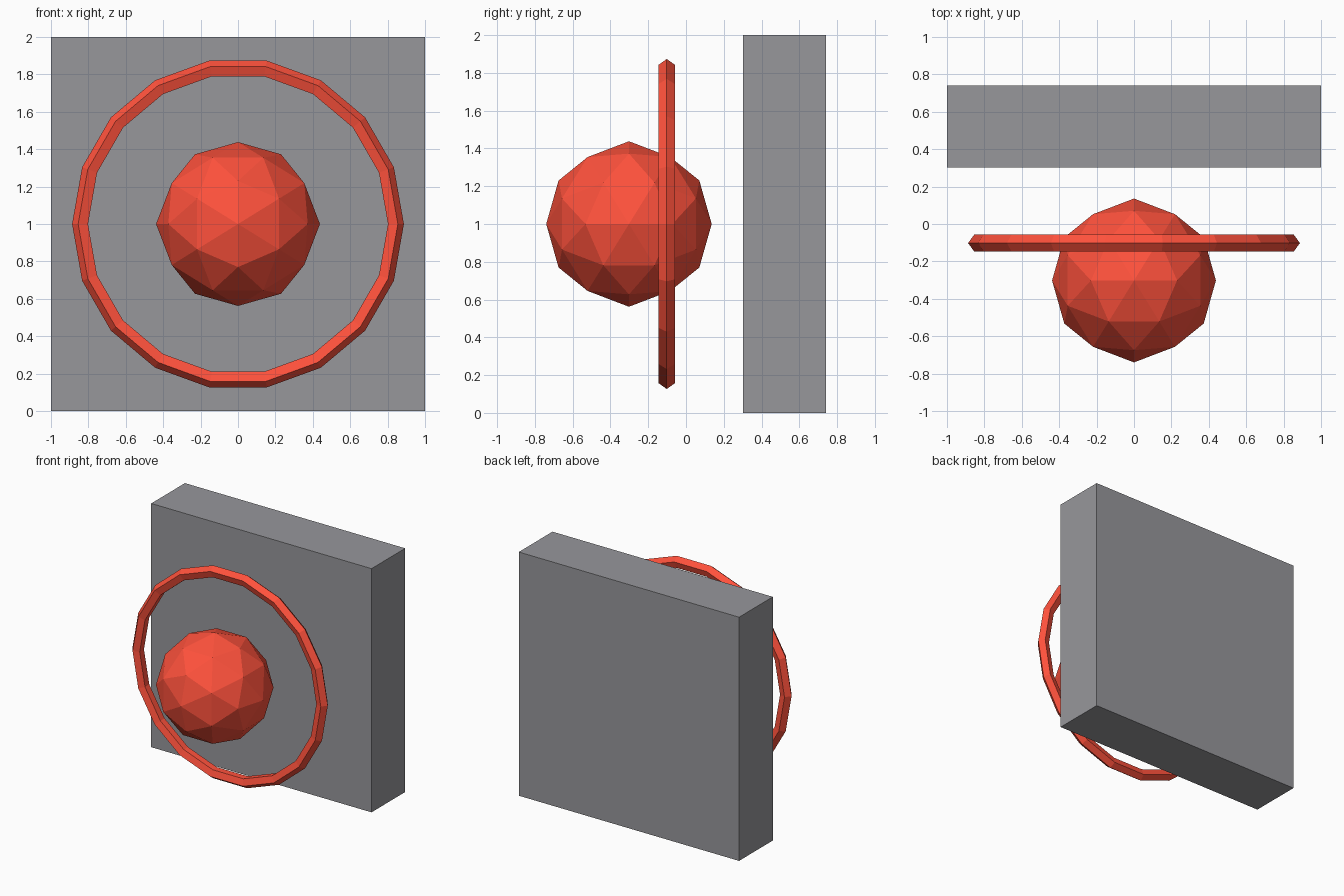
import bpy, bmesh
from math import pi, sqrt
from mathutils import Vector
from itertools import combinations

if "Cube" in bpy.data.objects:
    bpy.data.objects.remove(bpy.data.objects["Cube"])


def material(name, color):
    mat = bpy.data.materials.new(name)
    mat.diffuse_color = (*color, 1)
    mat.use_nodes = True
    mat.node_tree.nodes["Principled BSDF"].inputs["Base Color"].default_value = mat.diffuse_color
    return mat


red = material("red", (1.0, 0.083, 0.045))
dark_grey = material("dark_grey", (0.31, 0.31, 0.33))

# Back slab
bpy.ops.mesh.primitive_cube_add(size=1, location=(0, 0.5215, 1))
slab = bpy.context.object
slab.name = "back_slab"
slab.scale = (2, 0.437, 2)
slab.data.materials.append(dark_grey)

# Upright ring with a five-sided section
bpy.ops.mesh.primitive_torus_add(major_segments=18, minor_segments=5,
                                 major_radius=0.84, minor_radius=0.047,
                                 location=(0, -0.102, 1), rotation=(pi / 2, 0, 0))
ring = bpy.context.object
ring.name = "ring"
ring.data.materials.append(red)

# Faceted ball: icosahedron corners plus edge midpoints, pushed out to a sphere
t = (1 + sqrt(5)) / 2
corners = []
for a in (-1, 1):
    for b in (-t, t):
        corners += [Vector((a, 0, b)), Vector((0, b, a)), Vector((b, a, 0))]
mids = [p + q for p, q in combinations(corners, 2) if (p - q).length < 2.1]
bm = bmesh.new()
for p in corners + mids:
    bm.verts.new(p.normalized() * 0.438)
bmesh.ops.convex_hull(bm, input=bm.verts[:])
bmesh.ops.recalc_face_normals(bm, faces=bm.faces[:])
mesh = bpy.data.meshes.new("ball")
bm.to_mesh(mesh)
bm.free()
ball = bpy.data.objects.new("ball", mesh)
ball.location = (0, -0.302, 1)
mesh.materials.append(red)
bpy.context.collection.objects.link(ball)
